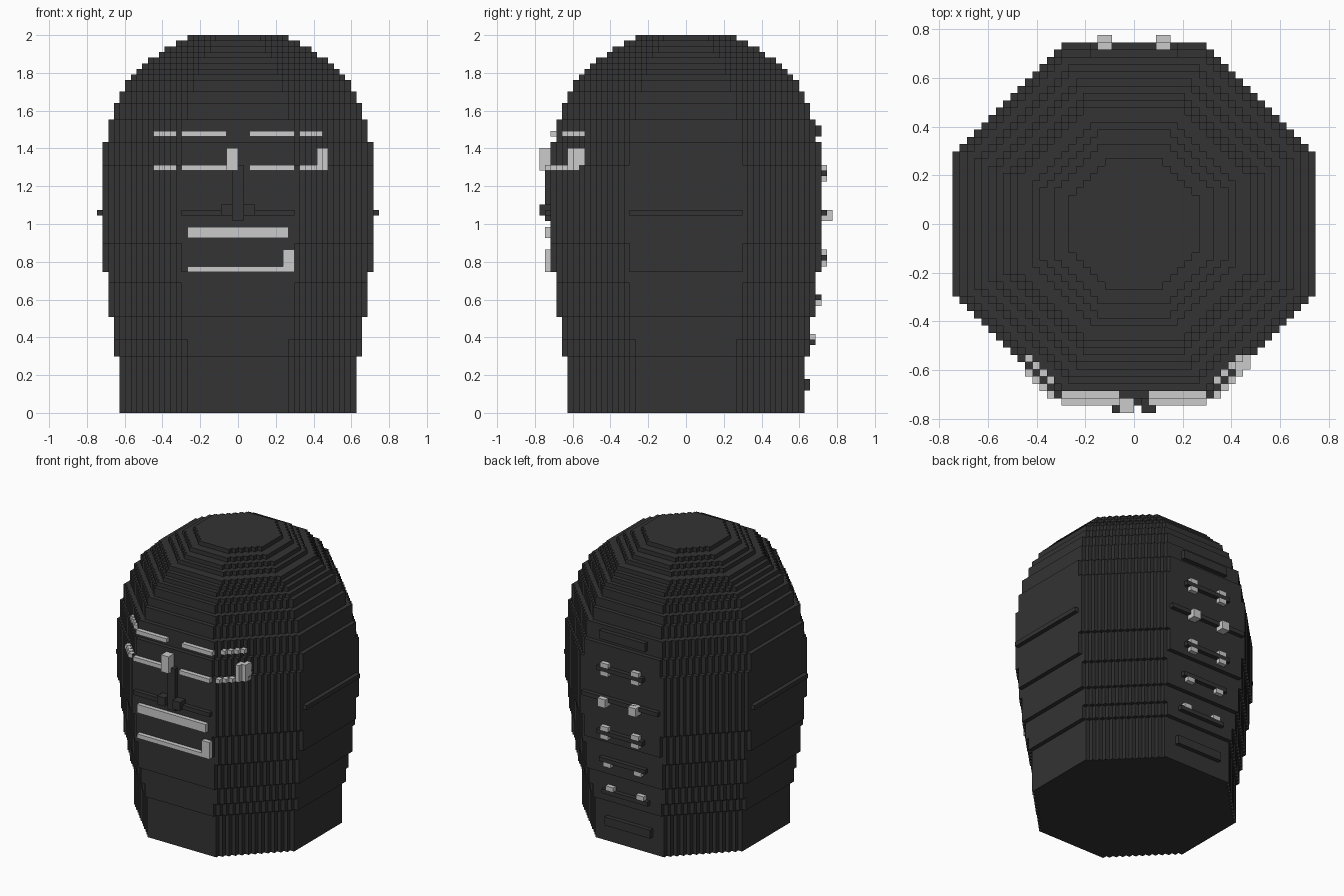
import bpy, bmesh

if "Cube" in bpy.data.objects:
    bpy.data.objects.remove(bpy.data.objects["Cube"])

V = 2 / 67  # size of one block


def material(name, value):
    m = bpy.data.materials.new(name)
    m.diffuse_color = (value, value, value, 1)
    m.use_nodes = True
    m.node_tree.nodes["Principled BSDF"].inputs["Base Color"].default_value = m.diffuse_color
    return m


DARK = material("charcoal", 0.033)
LIGHT = material("light grey", 0.6)

# Octagonal layers in block units: top height, half width, half length of the flat side
RUNS = [(10, 21, 9), (13, 22, 9), (17, 22, 10), (23, 23, 10), (25, 23, 11), (30, 24, 10),
        (35, 24, 11), (36, 25, 10), (44, 24, 11), (48, 24, 10), (52, 23, 10), (55, 22, 9),
        (57, 21, 9), (59, 20, 8), (60, 19, 8), (61, 18, 7), (62, 17, 7), (63, 16, 7),
        (64, 14, 6), (65, 13, 5), (66, 11, 5), (67, 9, 4)]


def depth(i, r, f):
    """Half depth of the stepped octagon in column i."""
    return r if i < f else r - 1 - (i - f)


def surface(i, k):
    """Half depth of the head in column i at layer k."""
    return next(depth(i, r, f) for top, r, f in RUNS if k < top)


def finish(name, bm, mat):
    bmesh.ops.remove_doubles(bm, verts=bm.verts, dist=1e-5)
    me = bpy.data.meshes.new(name)
    bm.to_mesh(me)
    bm.free()
    me.materials.append(mat)
    ob = bpy.data.objects.new(name, me)
    bpy.context.collection.objects.link(ob)


def cells(run):
    r, f = run[1:]
    out = set()
    for i in range(r):
        for j in range(depth(i, r, f)):
            out |= {(i, j), (-1 - i, j), (i, -1 - j), (-1 - i, -1 - j)}
    return out


def build_head():
    """Stack the stepped layers, keeping only the outer faces."""
    bm = bmesh.new()

    def quad(*pts):
        bm.faces.new([bm.verts.new([c * V for c in p]) for p in pts])

    layers = [cells(r) for r in RUNS]
    z0 = 0
    for n, run in enumerate(RUNS):
        z1, here = run[0], layers[n]
        above = layers[n + 1] if n + 1 < len(RUNS) else set()
        below = layers[n - 1] if n else set()
        for x, y in here:
            a, b, c, d = (x, y), (x + 1, y), (x + 1, y + 1), (x, y + 1)
            if (x, y) not in above:
                quad(*[(*p, z1) for p in (a, b, c, d)])
            if (x, y) not in below:
                quad(*[(*p, z0) for p in (d, c, b, a)])
            for (dx, dy), p, q in (((0, -1), a, b), ((1, 0), b, c), ((0, 1), c, d), ((-1, 0), d, a)):
                if (x + dx, y + dy) not in here:
                    quad((*p, z0), (*q, z0), (*q, z1), (*p, z1))
        z0 = z1
    finish("head", bm, DARK)


def boxes(name, mat, items):
    """Join boxes given as x0, x1, y0, y1, z0, z1 in block units."""
    bm = bmesh.new()
    for x0, x1, y0, y1, z0, z1 in items:
        vs = bmesh.ops.create_cube(bm, size=1)["verts"]
        for v in vs:
            v.co = ((x0 if v.co.x < 0 else x1) * V, (y0 if v.co.y < 0 else y1) * V,
                    (z0 if v.co.z < 0 else z1) * V)
    finish(name, bm, mat)


def lid(k, side):
    """Thin eyelid wrapping from the front onto the stepped corner."""
    spans = [(2, 10)] + [(i, i + 1) for i in range(11, 15)]
    out = []
    for a, b in spans:
        h = surface(a, k)
        x0, x1 = (a, b) if side > 0 else (-b, -a)
        out.append((x0, x1, -h - 1, -h, k, k + 1))
    return out


build_head()

# Eyes: upper and lower lids with a block at the right end of each
for side, label in ((-1, "left"), (1, "right")):
    boxes(label + "_upper_eyelid", LIGHT, lid(49, side))
    boxes(label + "_lower_eyelid", LIGHT, lid(43, side))
boxes("left_eye_corner", LIGHT, [(-2, 0, -26, -24, 43, 47)])
boxes("right_eye_corner", LIGHT, [(i, i + 1, -surface(i, 45) - 2, -surface(i, 45) + 1, 43, 47)
                                  for i in (14, 15)])

# Nose
boxes("nose_bridge", DARK, [(-1, 1, -25, -24, 34, 44)])
boxes("nostrils", DARK, [(-3, -1, -26, -24, 35, 37), (1, 3, -26, -24, 35, 37)])

# Mouth
boxes("upper_lip", LIGHT, [(-9, 9, -25, -24, 31, 33)])
boxes("lower_lip", LIGHT, [(-9, 8, -25, -24, 25, 26), (8, 10, -25, -23, 25, 29)])

# Back: dark bars and paired studs, as base surface, bar layers, stud layers
BACK = [(21, (4, 6), []), (22, (12, 13), [(13, 14)]), (23, (20, 21), [(19, 20)]),
        (24, (27, 28), [(26, 27), (28, 29)]), (25, None, [(34, 36)]),
        (24, (42, 43), [(41, 42), (43, 44)]), (23, (49, 51), [])]
bars, studs = [], []
for y, bar, rows in BACK:
    if bar:
        bars.append((-6, 6, y, y + 1, *bar))
    for row in rows:
        studs += [(x, x + 2, y - (y == 25), y + 1, *row) for x in (-5, 3)]
boxes("back_bars", DARK, bars)
boxes("back_studs", LIGHT, studs)
